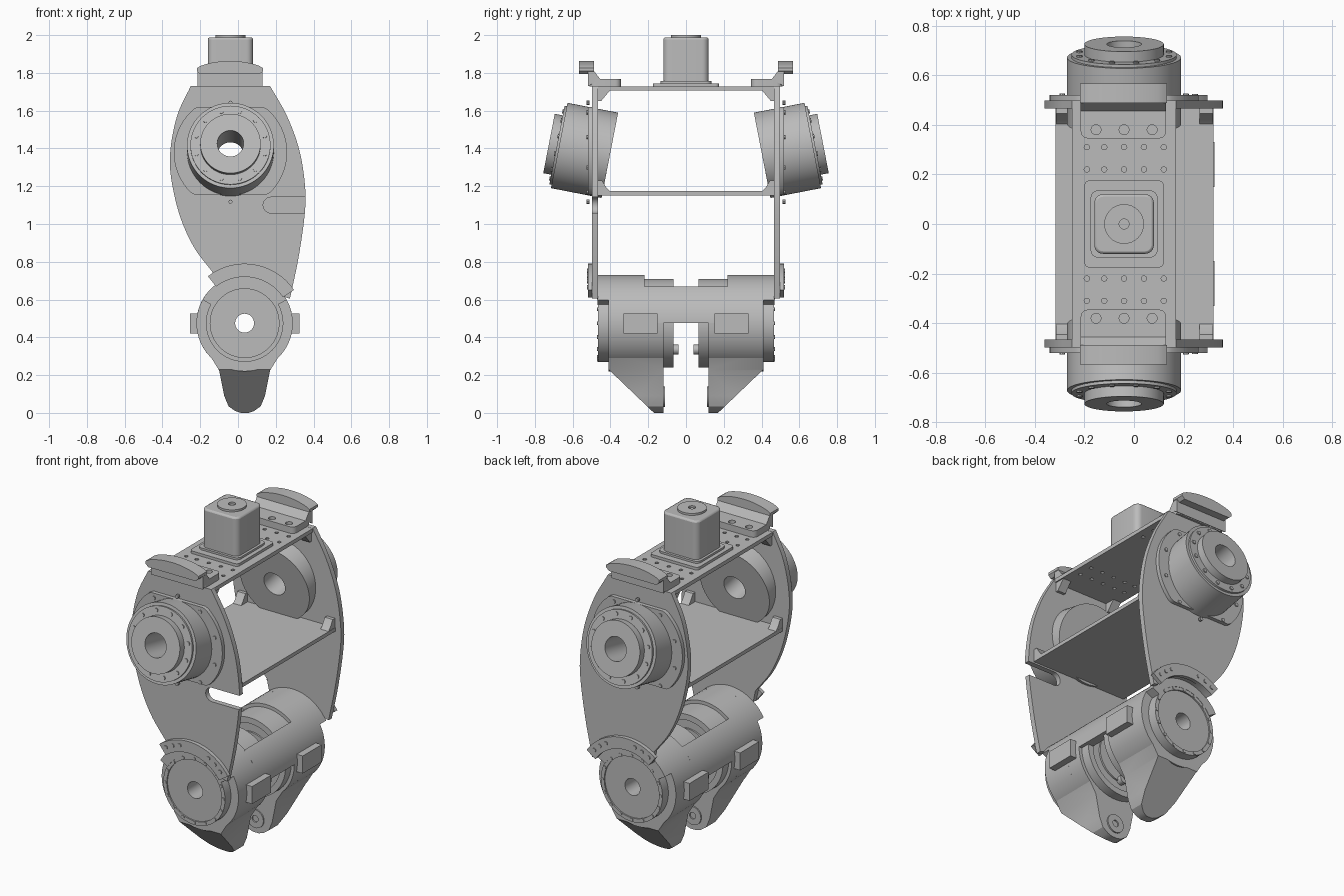
import bpy, bmesh
from math import sin, cos, radians, pi
from mathutils import Vector

if "Cube" in bpy.data.objects:
    bpy.data.objects.remove(bpy.data.objects["Cube"])

GREY = (0.5, 0.5, 0.5, 1)
mat = bpy.data.materials.new("plain grey")
mat.use_nodes = True
mat.diffuse_color = GREY
mat.node_tree.nodes["Principled BSDF"].inputs["Base Color"].default_value = GREY
parts = []


def finish(name, bm):
    bmesh.ops.recalc_face_normals(bm, faces=bm.faces)
    me = bpy.data.meshes.new(name)
    bm.to_mesh(me)
    bm.free()
    me.materials.append(mat)
    ob = bpy.data.objects.new(name, me)
    bpy.context.collection.objects.link(ob)
    parts.append(ob)
    return ob


def add_prism(bm, pts, axis, a, b):
    place = {"x": lambda u, v, t: (t, u, v), "y": lambda u, v, t: (u, t, v),
             "z": lambda u, v, t: (u, v, t)}[axis]
    low = [bm.verts.new(place(u, v, a)) for u, v in pts]
    top = [bm.verts.new(place(u, v, b)) for u, v in pts]
    bm.faces.new(low)
    bm.faces.new(top)
    for i in range(len(pts)):
        j = (i + 1) % len(pts)
        bm.faces.new((low[i], low[j], top[j], top[i]))


def prism(name, pts, axis, a, b):
    bm = bmesh.new()
    add_prism(bm, pts, axis, a, b)
    return finish(name, bm)


def box(name, x0, x1, y0, y1, z0, z1):
    return prism(name, [(x0, y0), (x1, y0), (x1, y1), (x0, y1)], "z", z0, z1)


def arc(cx, cy, r, a0, a1, n=24):
    return [(cx + r * cos(radians(a0 + (a1 - a0) * i / n)),
             cy + r * sin(radians(a0 + (a1 - a0) * i / n))) for i in range(n + 1)]


def circle(cx, cy, r, n=16):
    return arc(cx, cy, r, 0, 360 - 360 / n, n - 1)


def rounded(x0, x1, y0, y1, r):
    corners = [(x1 - r, y1 - r, 0), (x0 + r, y1 - r, 90),
               (x0 + r, y0 + r, 180), (x1 - r, y0 + r, 270)]
    return [p for x, y, a in corners for p in arc(x, y, r, a, a + 90, 6)]


def spline(pts, n=6):
    # smooth curve through the given points
    p = [Vector(q) for q in pts]
    p = [2 * p[0] - p[1]] + p + [2 * p[-1] - p[-2]]
    out = []
    for a, b, c, d in zip(p, p[1:], p[2:], p[3:]):
        for i in range(n):
            t = i / n
            q = (2 * b + (c - a) * t + (2 * a - 5 * b + 4 * c - d) * t * t
                 + (3 * b - a - 3 * c + d) * t ** 3) / 2
            out.append((q.x, q.y))
    return out + [tuple(pts[-1])]


def lathe(name, prof, origin, axis, seg=64):
    # closed (radius, offset) profile turned round an axis
    bm = bmesh.new()
    w = Vector(axis).normalized()
    u = Vector((1, 0, 0))
    v = w.cross(u)
    rings = [[bm.verts.new(Vector(origin) + w * t + r * (u * cos(k) + v * sin(k)))
              for r, t in prof] for k in (2 * pi * i / seg for i in range(seg))]
    n = len(prof)
    for i in range(seg):
        a, b = rings[i], rings[(i + 1) % seg]
        for j in range(n):
            bm.faces.new((a[j], a[(j + 1) % n], b[(j + 1) % n], b[j]))
    return finish(name, bm)


def cut(ob, shapes):
    # subtract a list of prisms from a part
    bm = bmesh.new()
    for s in shapes:
        add_prism(bm, *s)
    tool = finish("cutter", bm)
    tool.hide_render = True
    parts.remove(tool)
    m = ob.modifiers.new("cut", "BOOLEAN")
    m.operation, m.solver, m.object = "DIFFERENCE", "EXACT", tool
    bpy.context.view_layer.objects.active = ob
    bpy.ops.object.modifier_apply(modifier=m.name)
    bpy.data.objects.remove(tool)


def bolts(name, origin, axis, radius, count, r, h, a0=0, span=360):
    bm = bmesh.new()
    w, u = Vector(axis).normalized(), Vector((1, 0, 0))
    v = w.cross(u)
    for i in range(count):
        k = radians(a0 + span * i / count)
        c = Vector(origin) + radius * (u * cos(k) + v * sin(k))
        ends = [[bm.verts.new(c + w * t + r * (u * cos(q) + v * sin(q)))
                 for q in (pi * j / 4 for j in range(8))] for t in (-0.01, h)]
        bm.faces.new(ends[1])
        for j in range(8):
            bm.faces.new((ends[0][j], ends[0][j - 1], ends[1][j - 1], ends[1][j]))
    finish(name, bm)


MX, MZ = -0.04, 1.38      # upper drive centre
LX, LZ = 0.035, 0.475     # lower drive centre

# side plate outline
right_edge = spline([(0.17, 1.73), (0.26, 1.57), (0.325, 1.39), (0.355, 1.2),
                     (0.353, 1.05), (0.32, 0.82), (0.275, 0.605)])
left_edge = spline([(-0.135, 0.745), (-0.235, 0.88), (-0.31, 1.05), (-0.355, 1.25),
                    (-0.357, 1.4), (-0.32, 1.58), (-0.25, 1.73)])
outline = right_edge + arc(LX, LZ, 0.25, 34, 128) + left_edge
flange_pts = [(x, min(max(z, 1.157), 1.62)) for x, z in circle(MX, MZ, 0.30, 72)]

for s, side in ((-1, "front"), (1, "back")):
    out = (0, s, 0)
    # side plate and drive flange, opened for the drive
    plate = prism(side + "_side_plate", outline, "y", s * 0.466, s * 0.497)
    flange = prism(side + "_drive_flange", flange_pts, "y", s * 0.497, s * 0.52)
    opening = (circle(MX, MZ, 0.2, 48), "y", s * 0.4, s * 0.6)
    cut(flange, [opening])
    shapes = [opening]
    if s < 0:
        slot = arc(0.175, 1.1, 0.042, 90, 270, 12) + [(0.5, 1.058), (0.5, 1.142)]
        shapes.append((slot, "y", -0.6, -0.4))
    cut(plate, shapes)
    bolts(side + "_flange_bolts", (MX, s * 0.52, MZ), out, 0.262, 10, 0.011, 0.006, 18)

    # tilted upper drive
    tilt = Vector((0, s * cos(radians(11)), sin(radians(11))))
    face = Vector((MX, s * 0.683, 1.418))
    lathe(side + "_upper_drive", [(0.07, 0.043), (0.16, 0.043), (0.16, 0), (0.212, 0),
          (0.212, -0.012), (0.23, -0.012), (0.23, -0.285), (0.07, -0.285)], face, tilt)
    bolts(side + "_upper_drive_bolts", face, tilt, 0.187, 12, 0.012, 0.006, 15)

    # curved clamp over the lower drive
    prism(side + "_clamp", arc(LX, LZ, 0.315, 34, 128) + arc(LX, LZ, 0.245, 128, 34),
          "y", s * 0.497, s * 0.52)
    for a0, tag in ((42, "a"), (102, "b")):
        a = a0 if s < 0 else -a0
        bolts(side + "_clamp_bolts_" + tag, (LX, s * 0.52, LZ), out, 0.283, 3, 0.012,
              0.005, -a0 if s > 0 else a0, -30 if s > 0 else 30)

    # lower drive pod
    lathe(side + "_lower_drive", [(0.05, 0.065), (0.15, 0.065), (0.15, 0.075), (0.2, 0.075),
          (0.2, 0.065), (0.235, 0.065), (0.235, 0.22), (0.255, 0.22), (0.255, 0.41),
          (0.205, 0.41), (0.205, 0.466), (0.182, 0.466), (0.182, 0.458), (0.05, 0.458)],
          (LX, 0, LZ), out)
    bolts(side + "_lower_drive_bolts", (LX, s * 0.466, LZ), out, 0.193, 16, 0.01, 0.004)
    prism(side + "_pod_cover", arc(LX, LZ, 0.255, 29, 151) + arc(LX, LZ, 0.2, 151, 29),
          "y", s * 0.4, s * 0.468)
    prism(side + "_pod_sleeve", arc(LX, LZ, 0.255, 180, 360) + arc(LX, LZ, 0.22, 360, 180),
          "y", s * 0.12, s * 0.23)
    lathe(side + "_stop_pin", [(0.004, 0.04), (0.026, 0.04), (0.026, 0.08), (0.004, 0.08)],
          (LX, 0, 0.335), out, 16)

    # tapered foot, cut by a sloping plane
    half = [(0.2, 0.33), (0.135, 0.225), (0.108, 0.09), (0.085, 0.035), (0.05, 0.01), (0.02, 0)]
    bm = bmesh.new()
    add_prism(bm, [(LX + x, z) for x, z in half] + [(LX - x, z) for x, z in half[::-1]],
              "y", s * 0.12, s * 0.41)
    cutres = bmesh.ops.bisect_plane(bm, geom=bm.verts[:] + bm.edges[:] + bm.faces[:],
                                    plane_co=(0, s * 0.41, 0.23),
                                    plane_no=(0, s * 0.22, -0.23), clear_outer=True)
    bmesh.ops.holes_fill(bm, edges=[e for e in cutres["geom_cut"]
                                    if isinstance(e, bmesh.types.BMEdge)], sides=0)
    finish(side + "_foot", bm)
    lathe(side + "_foot_boss", [(0.02, 0.112), (0.055, 0.112), (0.055, 0.13), (0.02, 0.13)],
          (LX, 0, 0.085), out, 32)

    # side blocks on the pods
    for x0, x1, tag in ((0.25, 0.325, "left"), (-0.255, -0.18, "right")):
        box(f"{side}_{tag}_block", x0, x1, s * 0.15, s * 0.33, 0.42, 0.525)

    # top grip: screwed foot, stem and bowed pad
    base = prism(side + "_grip_base", rounded(-0.215, 0.13, *sorted((s * 0.345, s * 0.51)), 0.03),
                 "z", 1.728, 1.768)
    cut(base, [(circle(x, s * 0.38, 0.02), "z", 1.745, 1.8) for x in (-0.153, -0.04, 0.073)])
    prism(side + "_grip_stem", [(s * 0.52, 1.728), (s * 0.455, 1.768), (s * 0.487, 1.81),
                                (s * 0.52, 1.81)], "x", -0.215, 0.13)
    bow = spline([(0.133, 1.825), (0.1, 1.842), (0.03, 1.858), (-0.0425, 1.863),
                  (-0.115, 1.858), (-0.185, 1.842), (-0.218, 1.825)], 3)
    prism(side + "_grip_pad", bow + [(-0.218, 1.81), (-0.2, 1.793), (0.115, 1.793),
                                     (0.133, 1.81)], "y", s * 0.487, s * 0.567)

    # corner brackets on the shelf and below the top deck
    for x in (-0.315, 0.265):
        prism(side + "_shelf_bracket", [(s * 0.466, 1.17), (s * 0.4, 1.17), (s * 0.42, 1.19),
                                        (s * 0.445, 1.23), (s * 0.466, 1.23)], "x", x, x + 0.053)
    for x in (-0.245, 0.11):
        prism(side + "_deck_bracket", [(s * 0.466, 1.71), (s * 0.4, 1.71), (s * 0.45, 1.65),
                                       (s * 0.466, 1.65)], "x", x, x + 0.053)

# bridge walls joining the two pods
for a0, a1, side in ((0, 50, "left"), (130, 180, "right")):
    prism(side + "_bridge", arc(LX, LZ, 0.255, a0, a1) + arc(LX, LZ, 0.2, a1, a0),
          "y", -0.225, 0.225)

# shelf and drilled top deck
box("shelf", -0.316, 0.32, -0.468, 0.468, 1.152, 1.174)
deck = box("top_deck", -0.25, 0.17, -0.468, 0.468, 1.706, 1.729)
cut(deck, [(circle(x, y, 0.011, 10), "z", 1.6, 1.8)
           for x in (-0.19, -0.12, -0.04, 0.04, 0.12) for y in (-0.31, -0.22, 0.22, 0.31)])

# top motor
prism("motor_base", rounded(-0.2, 0.12, -0.175, 0.175, 0.02), "z", 1.728, 1.745)
prism("motor_collar", rounded(-0.175, 0.095, -0.135, 0.135, 0.03), "z", 1.74, 1.757)
body = prism("motor_body", rounded(-0.16, 0.08, -0.12, 0.12, 0.035), "z", 1.74, 1.988)
bev = body.modifiers.new("soft edge", "BEVEL")
bev.width, bev.segments, bev.limit_method, bev.angle_limit = 0.01, 2, "ANGLE", radians(60)
lathe("motor_cap", [(0.02, 0), (0.08, 0), (0.08, 0.02), (0.02, 0.02)], (MX, 0, 1.98), (0, 0, 1), 32)

# smooth curved walls, keep crisp edges
bpy.ops.object.select_all(action="DESELECT")
for ob in parts:
    ob.select_set(True)
bpy.context.view_layer.objects.active = parts[0]
bpy.ops.object.shade_smooth_by_angle(angle=radians(30))
